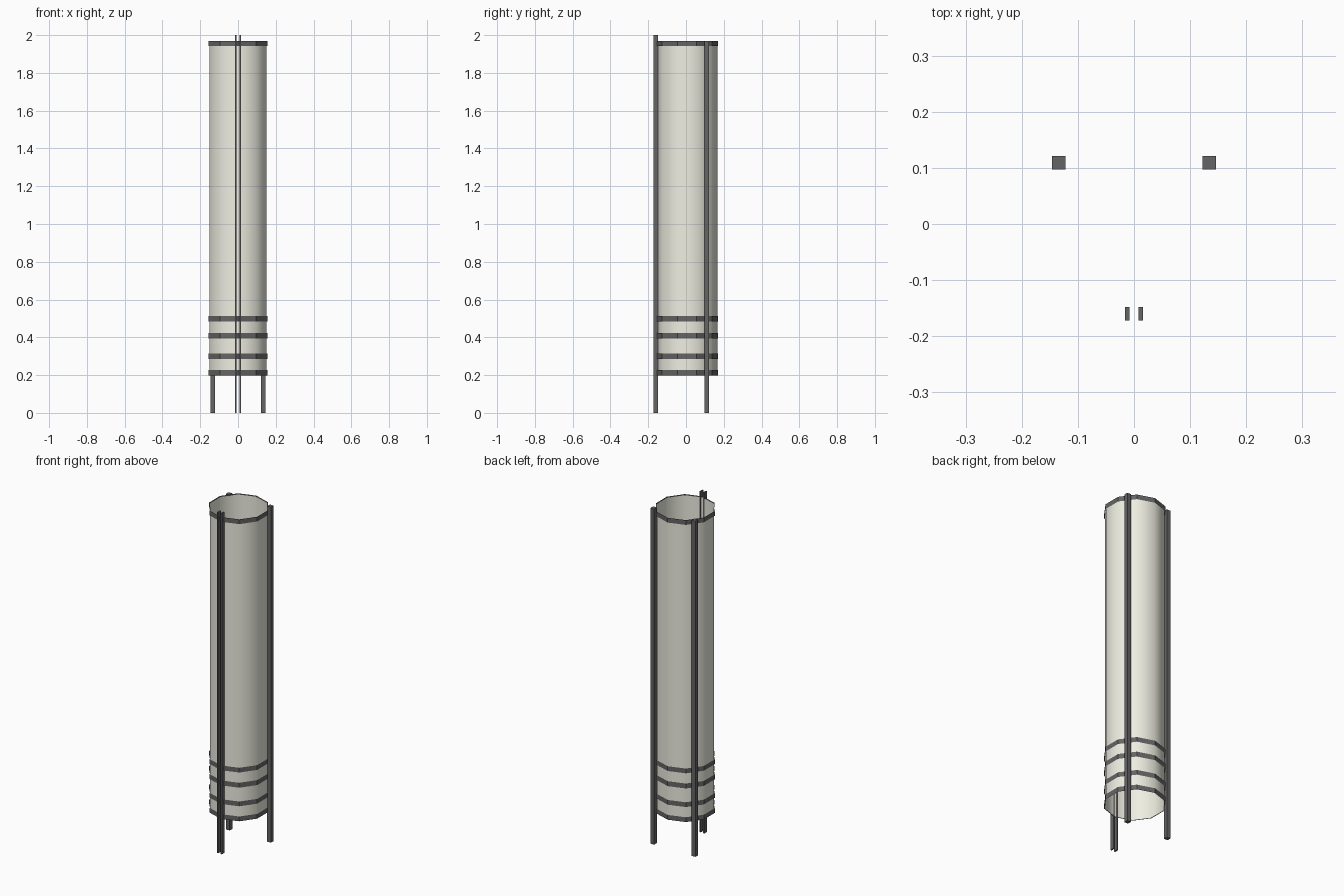
import bpy, bmesh, math

if "Cube" in bpy.data.objects:
    bpy.data.objects.remove(bpy.data.objects["Cube"])

CY = 0.006   # shade axis in y
SIDES = 10


def material(name, rgb):
    m = bpy.data.materials.new(name)
    m.diffuse_color = (*rgb, 1)
    m.use_nodes = True
    m.node_tree.nodes["Principled BSDF"].inputs["Base Color"].default_value = m.diffuse_color
    return m


dark = material("dark_metal", (0.13, 0.13, 0.13))
cream = material("cream_shade", (0.86, 0.86, 0.76))


def finish(name, bm, mat, smooth=False):
    me = bpy.data.meshes.new(name)
    bm.to_mesh(me)
    bm.free()
    me.materials.append(mat)
    for p in me.polygons:
        p.use_smooth = smooth
    ob = bpy.data.objects.new(name, me)
    bpy.context.collection.objects.link(ob)


def tube(name, r, z0, z1, mat, smooth=False):
    # open sheet tube with a corner on the front and back
    bm = bmesh.new()
    rows = []
    for z in (z0, z1):
        rows.append([bm.verts.new((r * math.sin(math.tau * i / SIDES),
                                   CY - r * math.cos(math.tau * i / SIDES), z))
                     for i in range(SIDES)])
    for i in range(SIDES):
        j = (i + 1) % SIDES
        bm.faces.new((rows[0][i], rows[0][j], rows[1][j], rows[1][i]))
    finish(name, bm, mat, smooth)


def post(name, x, y, w, d, h):
    bm = bmesh.new()
    bmesh.ops.create_cube(bm, size=1)
    bmesh.ops.scale(bm, vec=(w, d, h), verts=bm.verts)
    bmesh.ops.translate(bm, vec=(x, y, h / 2), verts=bm.verts)
    finish(name, bm, dark)


# Shade
tube("shade", 0.16, 0.2, 1.965, cream, True)

# Bands around the shade
for i, (z0, z1) in enumerate([(0.198, 0.226), (0.286, 0.314), (0.395, 0.424),
                              (0.484, 0.512), (1.942, 1.97)]):
    tube(f"band_{i + 1}", 0.164, z0, z1, dark)

# Posts: a split pair in front and one on each side at the back
for side, s in (("left", -1), ("right", 1)):
    post(f"front_slat_{side}", s * 0.012, -0.16, 0.008, 0.024, 2.0)
    post(f"back_post_{side}", s * 0.134, 0.109, 0.024, 0.024, 1.97)
